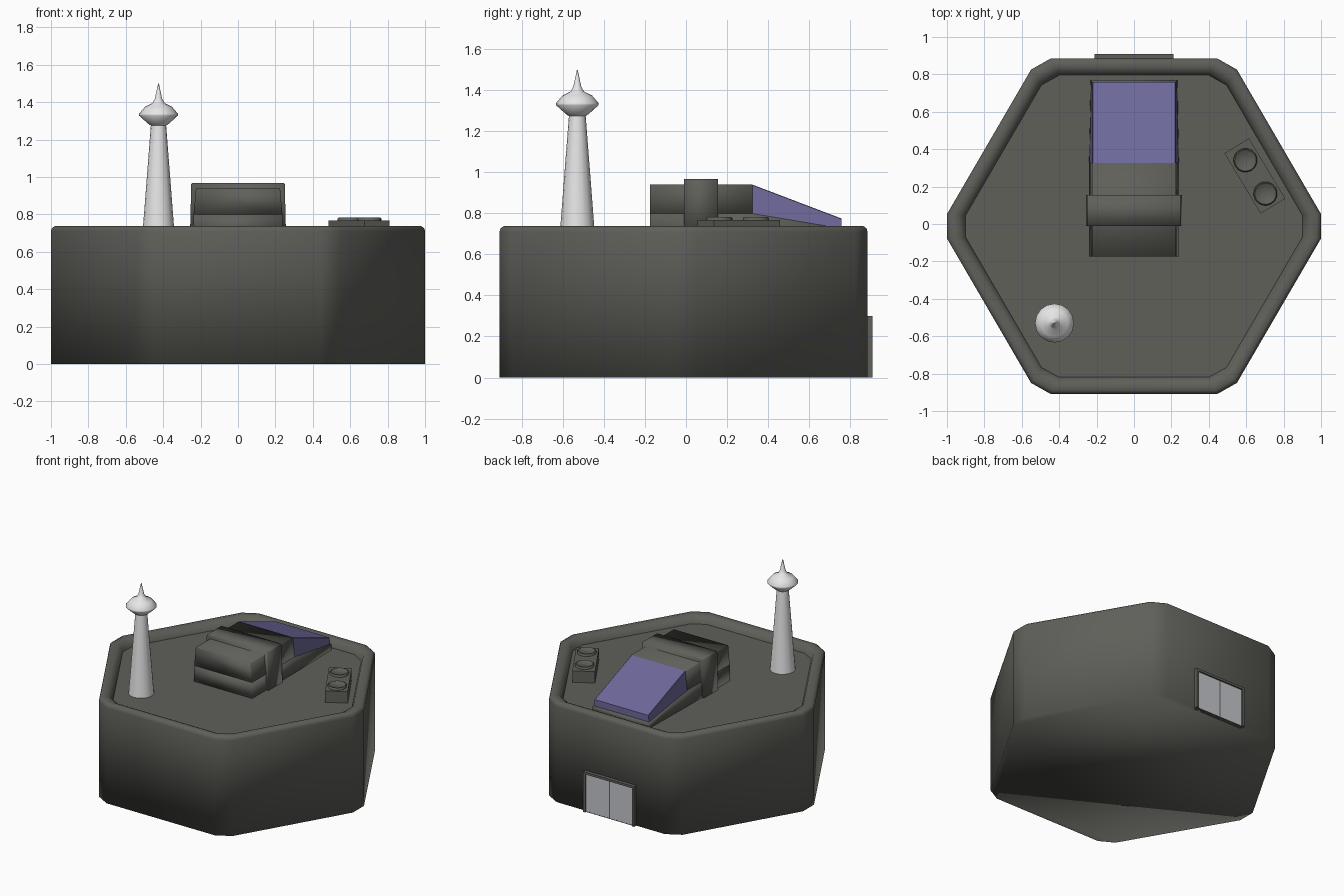
import bpy, bmesh, math
from mathutils import Matrix

if "Cube" in bpy.data.objects:
    bpy.data.objects.remove(bpy.data.objects["Cube"])


def mat(name, rgb):
    m = bpy.data.materials.new(name)
    m.diffuse_color = (*rgb, 1)
    m.use_nodes = True
    m.node_tree.nodes["Principled BSDF"].inputs["Base Color"].default_value = m.diffuse_color
    return m


DARK = mat("dark_grey", (0.115, 0.115, 0.102))
PURPLE = mat("purple_glass", (0.155, 0.14, 0.325))
WHITE = mat("white", (0.8, 0.8, 0.8))
PALE = mat("door_glass", (0.55, 0.57, 0.6))


def make(name, verts, faces, m, smooth=None):
    me = bpy.data.meshes.new(name)
    me.from_pydata(verts, [], faces)
    bm = bmesh.new()
    bm.from_mesh(me)
    bmesh.ops.remove_doubles(bm, verts=bm.verts, dist=1e-5)
    bmesh.ops.recalc_face_normals(bm, faces=bm.faces)
    bm.to_mesh(me)
    bm.free()
    me.materials.append(m)
    ob = bpy.data.objects.new(name, me)
    bpy.context.collection.objects.link(ob)
    if smooth:
        bpy.ops.object.select_all(action='DESELECT')
        ob.select_set(True)
        bpy.context.view_layer.objects.active = ob
        if smooth >= 180:
            bpy.ops.object.shade_smooth()
        else:
            bpy.ops.object.shade_smooth_by_angle(angle=math.radians(smooth))
    return ob


def loft(name, rings, m, smooth=None, caps=(True, True)):
    """Skin a stack of equal-length vertex rings."""
    n = len(rings[0])
    verts = [v for r in rings for v in r]
    faces = [(k * n + i, k * n + (i + 1) % n, (k + 1) * n + (i + 1) % n, (k + 1) * n + i)
             for k in range(len(rings) - 1) for i in range(n)]
    if caps[0]:
        faces.append(tuple(range(n)))
    if caps[1]:
        faces.append(tuple(range(len(verts) - n, len(verts))))
    return make(name, verts, faces, m, smooth)


def box(name, x0, x1, y0, y1, z0, z1, m):
    ring = lambda z: [(x0, y0, z), (x1, y0, z), (x1, y1, z), (x0, y1, z)]
    return loft(name, [ring(z0), ring(z1)], m)


def lathe(name, profile, cx, cy, sides, m, smooth, caps=(True, True)):
    rings = [[(cx + r * math.cos(2 * math.pi * i / sides),
               cy + r * math.sin(2 * math.pi * i / sides), z) for i in range(sides)]
             for r, z in profile]
    return loft(name, rings, m, smooth, caps)


# hexagonal building with cut corners, raised rim and sunken roof
CY = -0.012
ROOF = 0.682
quarter = [(1, 0.065), (0.55, 0.838), (0.445, 0.897)]


def hexa(s, z):
    q = [(x * s, y * s) for x, y in quarter]
    pts = q + [(-x, y) for x, y in q[::-1]]
    pts += [(-x, -y) for x, y in pts]
    return [(x, y + CY, z) for x, y in pts]


loft("building", [hexa(1, 0), hexa(1, 0.71), hexa(0.995, 0.727), hexa(0.978, 0.738),
                  hexa(0.945, 0.736), hexa(0.915, 0.722), hexa(0.9, ROOF)], DARK, 180, (True, False))
loft("roof", [hexa(0.9, ROOF)], DARK, None, (True, False))


# roof cabin, made of cross-sections along y
def section(y, zt, wb, wt, z0=ROOF - 0.002, cut=0.0):
    return [(-wb, y, z0), (wb, y, z0), (wt, y, zt - cut), (wt - cut, y, zt),
            (cut - wt, y, zt), (-wt, y, zt - cut)]


loft("cabin_base", [section(-0.175, 0.80, 0.24, 0.238), section(0.32, 0.80, 0.24, 0.238),
                    section(0.77, 0.725, 0.232, 0.23)], DARK, 180)
loft("cabin_upper", [section(-0.175, 0.94, 0.238, 0.225, 0.79, 0.003),
                     section(0.325, 0.94, 0.238, 0.225, 0.79, 0.003)], DARK, 180)
loft("cabin_band", [section(-0.01, 0.967, 0.257, 0.25, cut=0.005),
                    section(0.155, 0.967, 0.257, 0.25, cut=0.005)], DARK, 180)

# sloping skylight
loft("skylight", [section(0.325, 0.94, 0.238, 0.222, 0.795, 0.003),
                  section(0.759, 0.775, 0.228, 0.222, 0.722, 0.003)], PURPLE)

# antenna tower with saucer and spire
lathe("antenna_tower", [(0.087, ROOF - 0.002), (0.041, 1.275), (0.056, 1.285), (0.104, 1.328),
                        (0.104, 1.338), (0.072, 1.375), (0.032, 1.395), (0.019, 1.42),
                        (0.002, 1.5)], -0.425, -0.53, 16, WHITE, 50)

# roof vent unit with two round fans
vent = [box("vent_box", -0.188, 0.188, -0.077, 0.077, ROOF - 0.002, 0.767, DARK)]
for i, x in enumerate((-0.098, 0.11)):
    vent.append(lathe(f"vent_fan_{i + 1}", [(0.064, 0.76), (0.064, 0.778), (0.058, 0.783),
                                            (0.052, 0.776)], x, 0, 16, DARK, 60))
for ob in vent:
    ob.data.transform(Matrix.Translation((0.646, 0.257, 0)) @ Matrix.Rotation(math.radians(-59), 4, 'Z'))

# double door on the back wall
box("door_back", -0.2, 0.2, 0.87, 0.893, 0.0, 0.29, DARK)
for s in (-1, 1):
    a, b = sorted((s * 0.192, s * 0.21))
    box("door_post", a, b, 0.87, 0.91, 0, 0.30, DARK)
    a, b = sorted((s * 0.004, s * 0.192))
    box("door_panel", a, b, 0.89, 0.899, 0.004, 0.283, PALE)
box("door_lintel", -0.192, 0.192, 0.87, 0.91, 0.283, 0.30, DARK)
box("door_sill", -0.192, 0.192, 0.87, 0.9, 0, 0.004, DARK)
box("door_divider", -0.004, 0.004, 0.87, 0.9, 0.004, 0.283, DARK)
